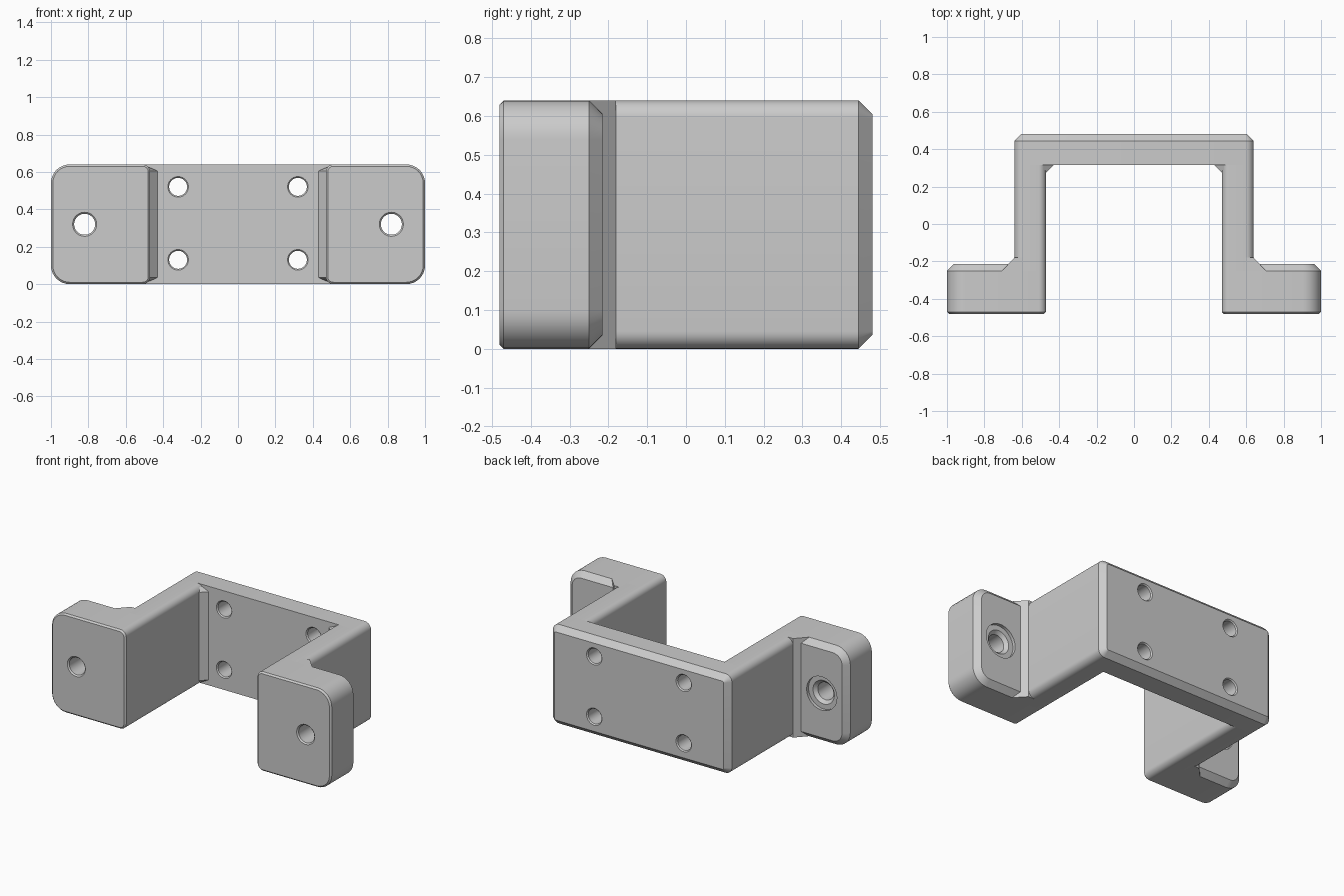
import bpy
import bmesh
from math import cos, sin, pi, radians

cube = bpy.data.objects.get("Cube")
if cube:
    bpy.data.objects.remove(cube, do_unlink=True)

H = 0.64          # overall height
IN, OUT = 0.47, 0.64   # inner and outer wall of the arms
FRONT, BACK = -0.48, 0.48
EAR_STEP, PLATE = -0.25, 0.315
CH = 0.035        # chamfer size

grey = bpy.data.materials.new("plain grey")
grey.use_nodes = True
colour = (0.6, 0.6, 0.6, 1)
grey.diffuse_color = colour
grey.node_tree.nodes["Principled BSDF"].inputs["Base Color"].default_value = colour


def loft(name, rings):
    """Skin a list of equally long point rings and cap both ends."""
    bm = bmesh.new()
    loops = [[bm.verts.new(p) for p in ring] for ring in rings]
    n = len(loops[0])
    for a, b in zip(loops, loops[1:]):
        for i in range(n):
            j = (i + 1) % n
            bm.faces.new((a[i], a[j], b[j], b[i]))
    bm.faces.new(loops[0])
    bm.faces.new(loops[-1])
    bmesh.ops.recalc_face_normals(bm, faces=bm.faces)
    mesh = bpy.data.meshes.new(name)
    bm.to_mesh(mesh)
    bm.free()
    mesh.materials.append(grey)
    obj = bpy.data.objects.new(name, mesh)
    bpy.context.collection.objects.link(obj)
    return obj


def rounded(x0, x1, r0, r1, y, inset=0, s=1, steps=8):
    """Rounded rectangle across x and z, radius r0 on the x0 side, r1 on x1."""
    corners = ((x1, H, r1, -1, -1), (x0, H, r0, 1, -1),
               (x0, 0, r0, 1, 1), (x1, 0, r1, -1, 1))
    pts = []
    for k, (x, z, r, dx, dz) in enumerate(corners):
        q = max(r - inset, 0.004)
        cx, cz = x + dx * (inset + q), z + dz * (inset + q)
        for i in range(steps + 1):
            a = (k + i / steps) * pi / 2
            pts.append((s * (cx + q * cos(a)), y, cz + q * sin(a)))
    return pts


def drill(obj, x, z, profile):
    """Cut a turned hole, given as (y, radius) steps, through a part."""
    rings = [[(x + r * cos(a * pi / 24), y, z + r * sin(a * pi / 24))
              for a in range(48)] for y, r in profile]
    cutter = loft("hole_cutter", rings)
    cutter.hide_render = True
    mod = obj.modifiers.new("hole", "BOOLEAN")
    mod.operation = "DIFFERENCE"
    mod.solver = "EXACT"
    mod.object = cutter
    bpy.context.view_layer.objects.active = obj
    bpy.ops.object.modifier_apply(modifier=mod.name)
    bpy.data.objects.remove(cutter, do_unlink=True)


parts = []

# Back plate with a chamfered rear face and four screw holes
plate = loft("back_plate", [
    rounded(-OUT, OUT, 0.045, 0.045, y, i)
    for y, i in ((PLATE, 0), (BACK - CH, 0), (BACK, CH))])
for x in (-0.32, 0.32):
    for z in (0.13, 0.52):
        drill(plate, x, z, [(PLATE - 0.01, 0.065), (PLATE + 0.007, 0.048),
                            (BACK - 0.007, 0.048), (BACK + 0.01, 0.065)])
parts.append(plate)

for side, s in (("left", 1), ("right", -1)):
    # Mounting ear with a counterbored hole
    ear = loft(side + "_ear", [
        rounded(IN, 1, 0.04, 0.1, y, i, s)
        for y, i in ((FRONT, 0.01), (FRONT + 0.01, 0),
                     (EAR_STEP, 0), (EAR_STEP + CH, CH))])
    rear = EAR_STEP + CH
    drill(ear, s * 0.82, H / 2, [
        (FRONT - 0.01, 0.075), (FRONT + 0.008, 0.056), (rear - 0.04, 0.056),
        (rear - 0.02, 0.076), (rear - 0.02, 0.108), (rear + 0.02, 0.108)])

    # Arm joining ear and plate
    arm = loft(side + "_arm", [
        rounded(IN, OUT, 0.04, 0.045, y, 0, s) for y in (EAR_STEP, PLATE)])

    # Sloped rib in the outer corner, behind the ear
    outline = ((0.595, EAR_STEP), (0.705, EAR_STEP),
               (OUT, -0.18), (0.595, -0.18))
    outer_rib = loft(side + "_outer_rib", [
        [(s * x, y, z) for x, y in outline] for z in (0, H)])

    # Sloped rib in the inner corner, with slanted ends
    outline = ((IN - 0.04, PLATE, 0.035), (IN, PLATE - 0.04, 0.035),
               (IN + 0.04, PLATE - 0.04, 0), (IN + 0.04, PLATE, 0))
    inner_rib = loft(side + "_inner_rib", [
        [(s * x, y, e) for x, y, e in outline],
        [(s * x, y, H - e) for x, y, e in outline]])
    parts += [ear, arm, outer_rib, inner_rib]

# Smooth the rounds and keep the chamfers crisp
bpy.ops.object.select_all(action="DESELECT")
for obj in parts:
    obj.select_set(True)
bpy.context.view_layer.objects.active = plate
bpy.ops.object.shade_smooth_by_angle(angle=radians(25))
